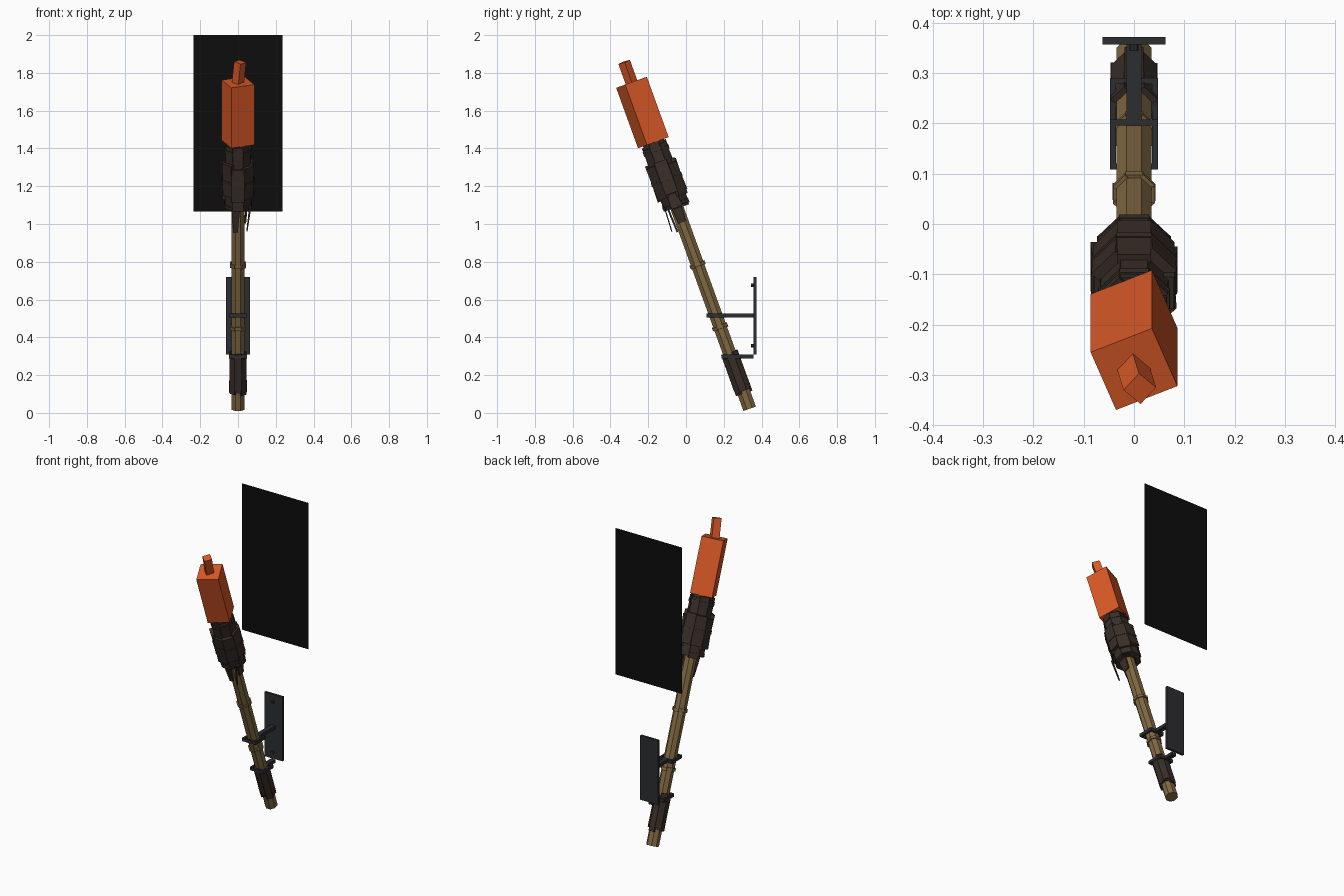
import bpy, bmesh, math
from math import radians, pi
from mathutils import Matrix, Vector

if "Cube" in bpy.data.objects:
    bpy.data.objects.remove(bpy.data.objects["Cube"])

# Torch axis frame: local z runs up the leaning shaft
TORCH = Matrix.Translation((0, 0.337, 0.022)) @ Matrix.Rotation(radians(19.9), 4, 'X')
WORLD = Matrix.Identity(4)


def material(name, rgb):
    m = bpy.data.materials.new(name)
    m.diffuse_color = (*rgb, 1)
    m.use_nodes = True
    m.node_tree.nodes["Principled BSDF"].inputs["Base Color"].default_value = m.diffuse_color
    return m


WOOD = material("wood", (0.22, 0.14, 0.055))
WRAP = material("charred_wrap", (0.04, 0.027, 0.021))
IRON = material("iron", (0.025, 0.026, 0.03))
FIRE = material("flame_orange", (0.7, 0.1, 0.02))
BLACK = material("soot_black", (0.004, 0.004, 0.004))


def finish(bm, name, mat, frame=WORLD):
    bmesh.ops.recalc_face_normals(bm, faces=bm.faces)
    me = bpy.data.meshes.new(name)
    bm.to_mesh(me)
    bm.free()
    me.materials.append(mat)
    ob = bpy.data.objects.new(name, me)
    ob.matrix_world = frame
    bpy.context.collection.objects.link(ob)
    return ob


def add_box(bm, centre, size, rot=None):
    m = Matrix.Translation(centre)
    if rot:
        m = m @ rot
    bmesh.ops.create_cube(bm, size=1, matrix=m @ Matrix.Diagonal((*size, 1)))


def add_octagon(bm, apothem, z0, z1):
    r = apothem / math.cos(pi / 8)
    bmesh.ops.create_cone(bm, cap_ends=True, segments=8, radius1=r, radius2=r, depth=z1 - z0,
                          matrix=Matrix.Translation((0, 0, (z0 + z1) / 2)) @ Matrix.Rotation(pi / 8, 4, 'Z'))


def add_planks(bm, apothem, z0, z1, thick, jag, lean, phase=0):
    # eight slabs around the axis, with uneven ends and alternating lean
    for i in range(8):
        a = Matrix.Rotation(i * pi / 4, 4, 'Z')
        dz = jag * math.sin(i * 2.4 + phase)
        tilt = radians(lean) * (1 if i % 2 else -1)
        w = 2 * apothem * math.tan(pi / 8) * 0.98
        c = a @ Vector((apothem - thick / 2, 0, (z0 + z1) / 2 + dz))
        add_box(bm, c, (thick, w, z1 - z0), a @ Matrix.Rotation(tilt, 4, 'Y'))


def add_strip(bm, p0, p1, w0, w1, thick, side):
    # tapered hanging cloth tail, side = width direction
    p0, p1, s = Vector(p0), Vector(p1), Vector(side).normalized()
    n = (p1 - p0).cross(s).normalized() * thick / 2
    rows = []
    for p, w in ((p0, w0), (p1, w1)):
        rows.append([bm.verts.new(p + s * w / 2 * a + n * b)
                     for a, b in ((-1, -1), (1, -1), (1, 1), (-1, 1))])
    for i in range(4):
        j = (i + 1) % 4
        bm.faces.new((rows[0][i], rows[0][j], rows[1][j], rows[1][i]))
    for r in rows:
        bm.faces.new(r)


# Octagonal shaft
bm = bmesh.new()
add_octagon(bm, 0.035, 0, 1.2)
finish(bm, "shaft", WOOD, TORCH)

# Thin bindings on the shaft
for k, t in enumerate((0.46, 0.81)):
    bm = bmesh.new()
    add_planks(bm, 0.042, t - 0.009, t + 0.009, 0.012, 0.003, 4, k)
    finish(bm, f"shaft_binding_{k + 1}", WOOD, TORCH)

# Lower grip wrap
bm = bmesh.new()
add_octagon(bm, 0.040, 0.10, 0.30)
add_planks(bm, 0.046, 0.10, 0.305, 0.012, 0.015, 0.4)
finish(bm, "grip_wrap", WRAP, TORCH)

# Torch head wrap: core, layered slabs and bands
bm = bmesh.new()
add_octagon(bm, 0.058, 1.14, 1.50)
add_planks(bm, 0.067, 1.36, 1.485, 0.02, 0.01, 2, 1)
add_planks(bm, 0.083, 1.20, 1.38, 0.03, 0.014, 2, 2)
add_planks(bm, 0.069, 1.14, 1.22, 0.025, 0.012, 4, 4)
finish(bm, "head_wrap", WRAP, TORCH)
for k, (t, r) in enumerate(((1.15, 0.073), (1.29, 0.086), (1.455, 0.071))):
    bm = bmesh.new()
    add_planks(bm, r, t - 0.009, t + 0.009, 0.018, 0.004, 5, k)
    finish(bm, f"head_band_{k + 1}", WRAP, TORCH)

# Hanging cloth tails under the head
bm = bmesh.new()
add_strip(bm, (-0.012, -0.047, 1.16), (-0.012, -0.041, 1.01), 0.05, 0.022, 0.01, (1, 0, 0))
add_strip(bm, (0.047, 0, 1.16), (0.038, 0.0, 1.05), 0.06, 0.04, 0.01, (0, 1, 0))
finish(bm, "cloth_tails", WRAP, TORCH)
bm = bmesh.new()
add_strip(bm, (0.066, -0.118, 1.10), (0.047, -0.075, 0.96), 0.012, 0.006, 0.006, (1, 0, 0))
finish(bm, "loose_strip", WRAP)

# Block flame with a small tip
bm = bmesh.new()
add_box(bm, (0, 0, 1.668), (0.132, 0.132, 0.34), Matrix.Rotation(radians(22.5), 4, 'Z'))
finish(bm, "flame", FIRE, TORCH)
bm = bmesh.new()
add_box(bm, (0.005, 0, 1.89), (0.046, 0.046, 0.125),
        Matrix.Rotation(radians(6), 4, 'Y') @ Matrix.Rotation(radians(48), 4, 'Z'))
finish(bm, "flame_tip", FIRE, TORCH)

# Wall plate with bolts
bm = bmesh.new()
add_box(bm, (0, 0.3645, 0.515), (0.126, 0.015, 0.41))
finish(bm, "wall_plate", IRON)
bm = bmesh.new()
for z in (0.355, 0.675):
    bmesh.ops.create_cone(bm, cap_ends=True, segments=8, radius1=0.009, radius2=0.009, depth=0.014,
                          matrix=Matrix.Translation((0, 0.351, z)) @ Matrix.Rotation(pi / 2, 4, 'X'))
finish(bm, "plate_bolts", IRON)

# Horizontal holder rings with arms to the plate
for name, z, y0, y1 in (("upper_holder", 0.515, 0.108, 0.208), ("lower_holder", 0.299, 0.188, 0.29)):
    bm = bmesh.new()
    for s in (-1, 1):
        add_box(bm, (s * 0.042, (y0 + y1) / 2, z), (0.012, y1 - y0, 0.02))
    for y in (y0 + 0.006, y1 - 0.006):
        add_box(bm, (0, y, z), (0.072, 0.012, 0.02))
    add_box(bm, (0, (y1 + 0.357) / 2, z), (0.03, 0.357 - y1, 0.02))
    finish(bm, name, IRON)

# Thin dark panel behind the flame
bm = bmesh.new()
bmesh.ops.create_grid(bm, x_segments=1, y_segments=1, size=0.5,
                      matrix=Matrix.Translation((0, 0.374, 1.5325)) @ Matrix.Rotation(pi / 2, 4, 'X')
                      @ Matrix.Diagonal((0.47, 0.935, 1, 1)))
finish(bm, "back_panel", BLACK)
